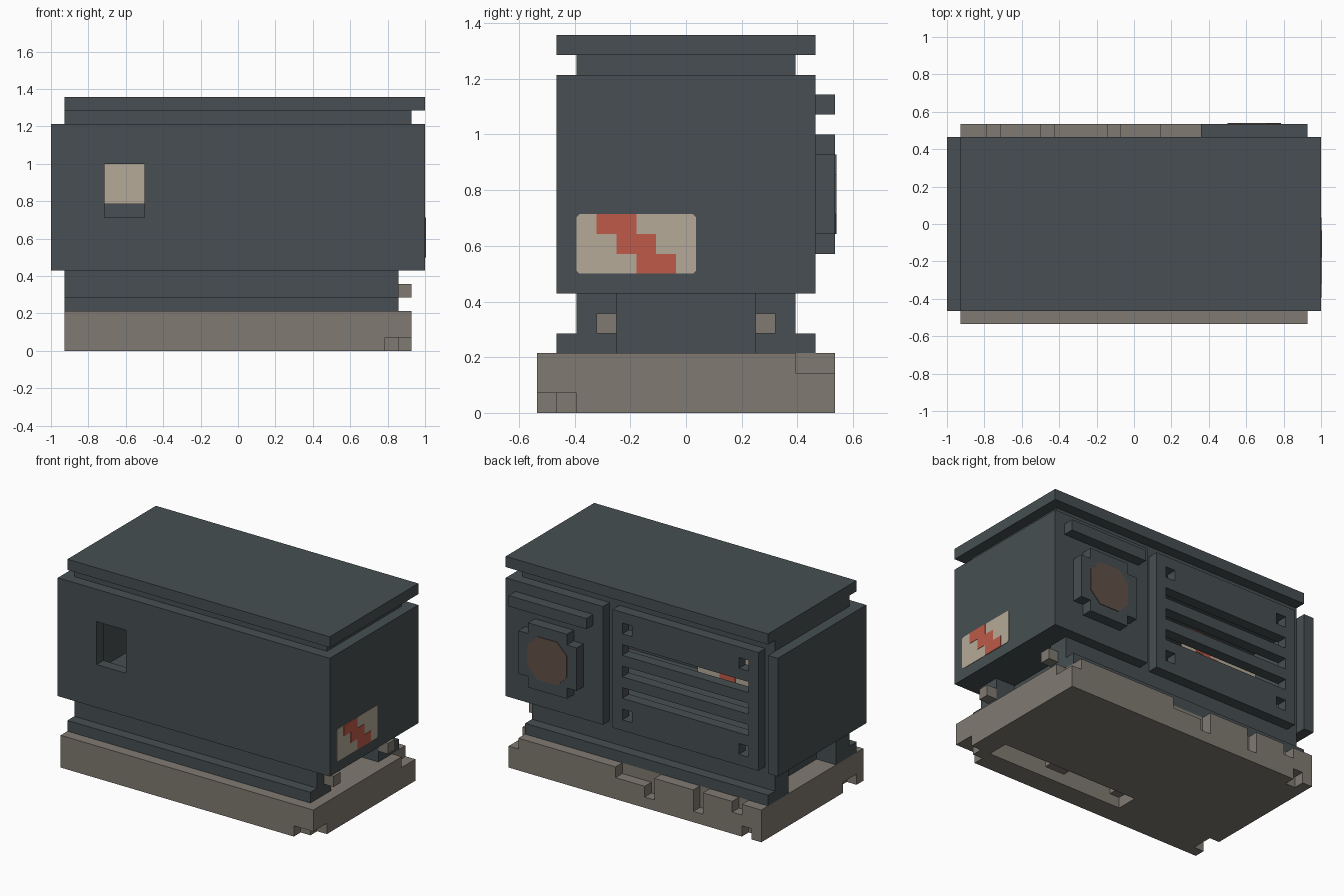
import bpy, bmesh, math
from mathutils import Vector

if "Cube" in bpy.data.objects:
    bpy.data.objects.remove(bpy.data.objects["Cube"], do_unlink=True)

U = 1 / 14  # one block


def material(name, rgb):
    m = bpy.data.materials.new(name)
    m.use_nodes = True
    m.diffuse_color = (*rgb, 1)
    m.node_tree.nodes["Principled BSDF"].inputs["Base Color"].default_value = (*rgb, 1)
    return m


STEEL = material("dark slate", (0.063, 0.078, 0.084))
STONE = material("warm grey", (0.216, 0.195, 0.168))
CREAM = material("cream", (0.462, 0.402, 0.314))
RED = material("red", (0.515, 0.102, 0.065))
BROWN = material("dark brown", (0.12, 0.08, 0.061))


def finish(name, bm, mat):
    bmesh.ops.remove_doubles(bm, verts=bm.verts, dist=1e-5)
    bmesh.ops.dissolve_limit(bm, angle_limit=0.01, verts=bm.verts, edges=bm.edges)
    me = bpy.data.meshes.new(name)
    bm.to_mesh(me)
    bm.free()
    me.materials.append(mat)
    ob = bpy.data.objects.new(name, me)
    bpy.context.collection.objects.link(ob)
    return ob


def blocks(name, mat, solids, cuts=()):
    """Union of boxes minus boxes; a box is (x0, x1, y0, y1, z0, z1) in blocks."""
    boxes = list(solids) + list(cuts)
    planes = [sorted({b[2 * a + k] for b in boxes for k in (0, 1)}) for a in range(3)]

    def filled(cell):
        if any(c < 0 or c >= len(planes[a]) - 1 for a, c in enumerate(cell)):
            return False
        mid = [(planes[a][c] + planes[a][c + 1]) / 2 for a, c in enumerate(cell)]
        hit = lambda b: all(b[2 * a] < mid[a] < b[2 * a + 1] for a in range(3))
        return any(map(hit, solids)) and not any(map(hit, cuts))

    bm = bmesh.new()
    nx, ny, nz = (len(p) - 1 for p in planes)
    for cell in ((i, j, k) for i in range(nx) for j in range(ny) for k in range(nz)):
        if not filled(cell):
            continue
        for a in range(3):
            for s in (0, 1):
                near = list(cell)
                near[a] += 2 * s - 1
                if filled(near):
                    continue
                b, c = (a + 1) % 3, (a + 2) % 3
                ring = [(0, 0), (1, 0), (1, 1), (0, 1)]
                verts = []
                for db, dc in (ring if s else ring[::-1]):
                    p = [0, 0, 0]
                    p[a] = planes[a][cell[a] + s]
                    p[b] = planes[b][cell[b] + db]
                    p[c] = planes[c][cell[c] + dc]
                    verts.append(bm.verts.new(Vector(p) * U))
                bm.faces.new(verts)
    return finish(name, bm, mat)


def plate(name, mat, origin, across, points, thick=0.06):
    """Thin upright plate; points are (sideways, up) in blocks."""
    across, up = Vector(across), Vector((0, 0, 1))
    out = across.cross(up)
    bm = bmesh.new()
    face = bm.faces.new([bm.verts.new((Vector(origin) + across * s + up * h) * U) for s, h in points])
    new = bmesh.ops.extrude_face_region(bm, geom=[face])["geom"]
    bmesh.ops.translate(bm, vec=out * thick * U,
                        verts=[v for v in new if isinstance(v, bmesh.types.BMVert)])
    bmesh.ops.recalc_face_normals(bm, faces=bm.faces)
    return finish(name, bm, mat)


def rounded(w, h, c):
    return [(c, 0), (w - c, 0), (w, c), (w, h - c), (w - c, h), (c, h), (0, h - c), (0, c)]


# Worn stone base with chipped edges and a service slot underneath
blocks("base", STONE, [(-13, 13, -7.5, 7.5, 0, 3)], [
    (11, 13, -7.5, -6.5, 0, 1), (12, 13, -6.5, -5.5, 0, 1),
    (12, 13, 5.5, 7.5, 2, 3),
    (-1, 2, 6.5, 7.5, 2, 3), (-2, -1, 6.5, 7.5, 1, 3),
    (-7, -6, 6.5, 7.5, 1, 3), (-11, -10, 6.5, 7.5, 2, 3),
    (-12, -11, 6.5, 7.5, 0, 1), (-13, -12, -6.5, -4.5, 0, 1),
    (-3, 11, -5.5, -3.5, 0, 1), (-2, 3, -5.5, -3.5, 1, 3), (5, 10, -5.5, -3.5, 1, 3),
])

# Stepped plinth, recessed at both ends
blocks("plinth", STEEL,
       [(-13, 12, -6.5, 6.5, 3, 4), (-13, 12, -5.5, 5.5, 4, 6)],
       [(-13, -11, -3.5, 3.5, 3, 6), (10, 12, -3.5, 3.5, 3, 6)])
for side, y in (("front", -4.5), ("back", 3.5)):
    blocks(side + "_peg", STONE, [(12, 13, y, y + 1, 4, 5)])

# Hollow cabinet: window in front, grooves and louvres at the back
vents = [(-11, 2, 5.5, 6.5, z, z + 1) for z in (9, 11, 13)]
bolts = [(x, x + 1, 5.5, 6.5, z, z + 1) for x in (-11, 1) for z in (7, 15)]
grooves = [(x, x + 1, 5.5, 6.5, 6, 17) for x in (-13, 3)]
solids = [
    (-14, 14, -6.5, -5.5, 6, 17), (-14, -13, -5.5, 6.5, 6, 17),
    (13, 14, -5.5, 6.5, 6, 17), (-13, 13, -5.5, 6.5, 6, 7),
    (-13, 13, -5.5, 6.5, 16, 17), (-13, 13, 5.5, 6.5, 7, 16),
    (-13, -12, 4.5, 5.5, 7, 16), (3, 4, 4.5, 5.5, 7, 16),
]
blocks("cabinet", STEEL, solids, vents + bolts + grooves + [(-10, -7, -6.5, -5.5, 10, 14)])

# Roof
blocks("roof_neck", STEEL, [(-13, 13, -5.5, 5.5, 17, 18)])
blocks("roof_lid", STEEL, [(-13, 14, -6.5, 6.5, 18, 19)])

# Fan housing and hood on the back
blocks("fan_housing", STEEL, [(6, 12, 6.5, 7.5, 9, 13), (7, 11, 6.5, 7.5, 8, 14)])
blocks("fan_hood", STEEL, [(5, 13, 6.5, 7.5, 15, 16)])
plate("fan_disc", BROWN, (11, 7.5, 9), (-1, 0, 0), rounded(4, 4, 1))

# Warning label on the left end
plate("end_label", CREAM, (14, -5.5, 7), (0, 1, 0), rounded(6, 3, 0.15), 0.03)
zigzag = [(3, 0), (5, 0), (5, 1), (4, 1), (4, 2), (3, 2), (3, 3),
          (1, 3), (1, 2), (2, 2), (2, 1), (3, 1)]
plate("end_label_stripe", RED, (14, -5.5, 7), (0, 1, 0), zigzag, 0.06)

# Inner board behind the louvres
plate("inner_board", CREAM, (-3, 2.5, 11), (-1, 0, 0), rounded(8, 3, 0.15), 0.08)
plate("inner_board_stripe", RED, (-2.9, 2.5, 11), (-1, 0, 0),
      [(s * 0.8, h) for s, h in zigzag], 0.12)
